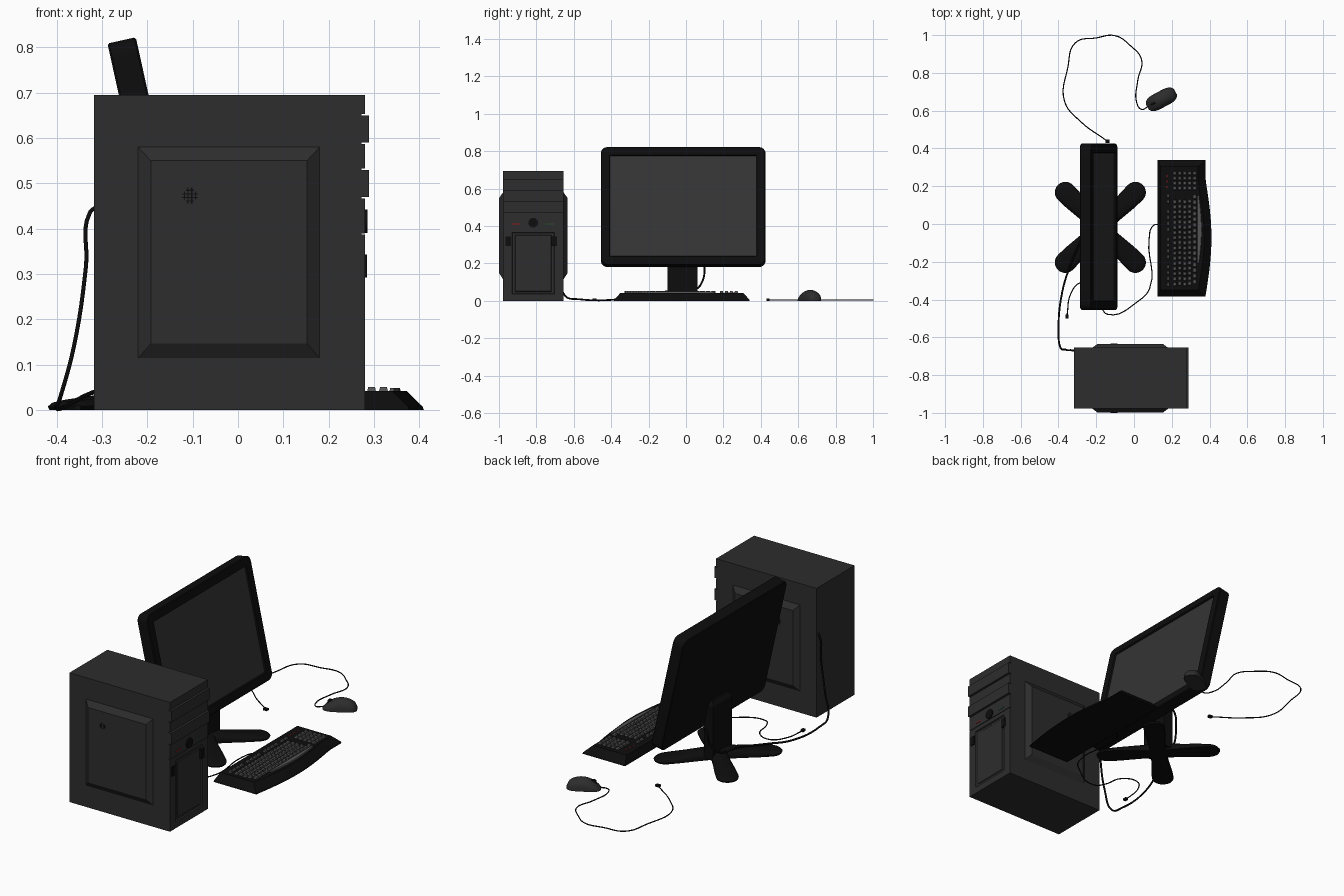
import bpy, bmesh, math
from mathutils import Matrix, Vector

if "Cube" in bpy.data.objects:
    bpy.data.objects.remove(bpy.data.objects["Cube"])


def mat(name, r, g=None, b=None):
    m = bpy.data.materials.new(name)
    m.diffuse_color = (r, r if g is None else g, r if b is None else b, 1)
    m.use_nodes = True
    m.node_tree.nodes["Principled BSDF"].inputs["Base Color"].default_value = m.diffuse_color
    return m


CASE, BLACK = mat("case_grey", 0.026), mat("black", 0.004)
SCREEN, KEY = mat("screen_grey", 0.034), mat("key_grey", 0.09)
RED, GREEN = mat("red_light", 0.3, 0.01, 0.01), mat("green_light", 0.02, 0.08, 0.03)


def finish(name, bm, m, smooth=None):
    bmesh.ops.recalc_face_normals(bm, faces=bm.faces)
    me = bpy.data.meshes.new(name)
    bm.to_mesh(me)
    bm.free()
    me.materials.append(m)
    ob = bpy.data.objects.new(name, me)
    bpy.context.collection.objects.link(ob)
    if smooth:
        bpy.ops.object.select_all(action='DESELECT')
        ob.select_set(True)
        bpy.context.view_layer.objects.active = ob
        bpy.ops.object.shade_smooth_by_angle(angle=math.radians(smooth))
    return ob


def add_loft(bm, rings):
    vs = [[bm.verts.new(p) for p in r] for r in rings]
    n = len(vs[0])
    for a, b in zip(vs, vs[1:]):
        for i in range(n):
            bm.faces.new((a[i], a[(i + 1) % n], b[(i + 1) % n], b[i]))
    bm.faces.new(vs[0])
    bm.faces.new(vs[-1])


def loft(name, rings, m, smooth=None):
    bm = bmesh.new()
    add_loft(bm, rings)
    return finish(name, bm, m, smooth)


def rect(x0, x1, y0, y1, z):
    return [(x0, y0, z), (x1, y0, z), (x1, y1, z), (x0, y1, z)]


def boxes(name, items, m):
    """items: (x0, x1, y0, y1, z0, z1, taper of the top)"""
    bm = bmesh.new()
    for x0, x1, y0, y1, z0, z1, *t in items:
        t = t[0] if t else 0
        add_loft(bm, [rect(x0, x1, y0, y1, z0), rect(x0 + t, x1 - t, y0 + t, y1 - t, z1)])
    return finish(name, bm, m)


def cylinder(name, centre, r, depth, rot, m, seg=24):
    bm = bmesh.new()
    M = Matrix.Translation(centre) @ rot
    bmesh.ops.create_cone(bm, cap_ends=True, segments=seg, radius1=r, radius2=r, depth=depth, matrix=M)
    return finish(name, bm, m, 40)


def cable(name, pts, r, m):
    cu = bpy.data.curves.new(name, 'CURVE')
    cu.dimensions, cu.bevel_depth, cu.bevel_resolution = '3D', r, 1
    cu.resolution_u, cu.use_fill_caps = 6, True
    sp = cu.splines.new('BEZIER')
    sp.bezier_points.add(len(pts) - 1)
    for bp, p in zip(sp.bezier_points, pts):
        bp.co = p
        bp.handle_left_type = bp.handle_right_type = 'AUTO'
    cu.materials.append(m)
    ob = bpy.data.objects.new(name, cu)
    bpy.context.collection.objects.link(ob)
    bpy.ops.object.select_all(action='DESELECT')
    ob.select_set(True)
    bpy.context.view_layer.objects.active = ob
    bpy.ops.object.convert(target='MESH')


# ---- Tower: body, stacked front bezel strips, two drive bays standing proud
Y0, Y1, YC = -0.978, -0.655, -0.8165
boxes("tower_body", [(-0.318, 0.272, Y0, Y1, 0, 0.695)], CASE)
boxes("tower_front_strips", [(0.272, 0.28, Y0, Y1, a, b) for a, b in
                             ((0.39, 0.467), (0.533, 0.587), (0.653, 0.695))], CASE)
boxes("drive_bays", [(0.272, 0.289, Y0, Y1, a, b) for a, b in ((0.47, 0.53), (0.59, 0.65))], CASE)


def yz(x, y0, y1, z0, z1):
    return [(x, y0, z0), (x, y1, z0), (x, y1, z1), (x, y0, z1)]


# Lower bezel with recessed door and raised inner panel
loft("tower_lower_bezel", [yz(0.272, Y0, Y1, 0, 0.387), yz(0.28, Y0, Y1, 0, 0.387),
                           yz(0.28, -0.93, -0.703, 0.035, 0.365), yz(0.2735, -0.927, -0.706, 0.038, 0.362),
                           yz(0.2735, -0.915, -0.718, 0.048, 0.352), yz(0.277, -0.911, -0.722, 0.052, 0.348)], CASE)
boxes("door_latches", [(0.27, 0.285, y - 0.014, y + 0.014, 0.293, 0.343) for y in (-0.95, -0.705)], BLACK)
cylinder("power_button", (0.278, YC, 0.417), 0.026, 0.016, Matrix.Rotation(math.pi / 2, 4, 'Y'), BLACK)
boxes("red_indicator", [(0.279, 0.2815, -0.93, -0.885, 0.409, 0.414)], RED)
boxes("green_indicator", [(0.279, 0.2815, -0.75, -0.705, 0.409, 0.414)], GREEN)

# Raised side panels with a small vent, mirrored about the tower middle
for side, s in (("outer", -1), ("inner", 1)):
    y = lambda d: YC + s * d

    def xz(d, x0, x1, z0, z1):
        return [(x0, y(d), z0), (x1, y(d), z0), (x1, y(d), z1), (x0, y(d), z1)]
    loft(side + "_side_panel", [xz(0.155, -0.22, 0.18, 0.115, 0.58), xz(0.1615, -0.22, 0.18, 0.115, 0.58),
                                xz(0.1825, -0.192, 0.152, 0.147, 0.55)], CASE)
    ya, yb = sorted((y(0.18), y(0.1832)))
    bars = []
    for k in (-1.5, -0.5, 0.5, 1.5):
        h = 0.018 if abs(k) < 1 else 0.009
        bars.append((-0.106 + k * 0.008 - 0.0012, -0.106 + k * 0.008 + 0.0012, ya, yb, 0.473 - h, 0.473 + h))
        bars.append((-0.106 - h, -0.106 + h, ya, yb, 0.473 + k * 0.008 - 0.0012, 0.473 + k * 0.008 + 0.0012))
    boxes(side + "_side_vent", bars, BLACK)


# ---- Monitor: rounded tilted slab with recessed screen
def rounded(x, hw, hh, r, n=6):
    pts = []
    for q, (sy, sz) in enumerate(((1, 1), (-1, 1), (-1, -1), (1, -1))):
        for i in range(n + 1):
            a = math.pi / 2 * (q + i / n)
            pts.append((x, sy * (hw - r) + r * math.cos(a), sz * (hh - r) + r * math.sin(a)))
    return pts


tilt = Matrix.Translation((-0.187, -0.015, 0.501)) @ Matrix.Rotation(math.radians(-12.5), 4, 'Y')
housing = loft("monitor_housing", [rounded(-0.032, 0.436, 0.318, 0.03), rounded(-0.028, 0.44, 0.322, 0.034),
                                   rounded(0.028, 0.44, 0.322, 0.034), rounded(0.032, 0.436, 0.318, 0.03),
                                   rounded(0.032, 0.394, 0.277, 0.003), rounded(0.022, 0.391, 0.274, 0.003)],
               BLACK, 30)
screen = boxes("monitor_screen", [(0.018, 0.0235, -0.391, 0.391, -0.274, 0.274)], SCREEN)
housing.matrix_world = screen.matrix_world = tilt

# ---- Stand: upright plate and four rounded feet in an X
loft("stand_post", [rect(-0.205, -0.15, -0.1, 0.062, 0.01), rect(-0.205, -0.15, -0.1, 0.062, 0.2),
                    rect(-0.205, -0.165, -0.1, 0.062, 0.3), rect(-0.19, -0.165, -0.085, 0.047, 0.325)], BLACK)
for k, name in enumerate(("front_left", "back_left", "back_right", "front_right")):
    plan = [(0, -0.04), (0.1, -0.045), (0.2, -0.054)]
    plan += [(0.262 + 0.056 * math.cos(a), 0.056 * math.sin(a))
             for a in (math.pi * (i / 12 - 0.5) for i in range(13))]
    plan += [(0.2, 0.054), (0.1, 0.045), (0, 0.04)]
    R = Matrix.Translation((-0.178, -0.018, 0)) @ Matrix.Rotation(math.pi / 4 + k * math.pi / 2, 4, 'Z')

    def ring(sx, sy, lift):
        return [R @ Vector((u * sx, v * sy, lift * (0.05 - 0.1 * u))) for u, v in plan]
    loft("stand_foot_" + name, [ring(0.99, 0.95, 0), ring(1, 1, 0.4), ring(0.98, 0.85, 0.8), ring(0.94, 0.6, 1)],
         BLACK, 40)


# ---- Keyboard: bowed wedge body with tapered keys
def kb_ring(inset, back, front, z):
    ya, yb = -0.385 + inset, 0.34 - inset
    pts = [(back, yb, z), (back, ya, z)]
    for i in range(17):
        t = i / 16
        yy = ya + (yb - ya) * t
        bow = 0.032 * max(0, math.sin(math.pi * min(1, t / 0.86)))
        pts.append((0.378 + bow - front, yy, z))
    return pts


loft("keyboard_body", [kb_ring(0, 0.125, 0, 0), kb_ring(0.002, 0.126, 0.003, 0.008),
                       kb_ring(0.035, 0.14, 0.038, 0.042)], BLACK)


def key(x, y, hx=0.0105, hy=0.0105):
    return (x - hx, x + hx, y - hy, y + hy, 0.038, 0.051, 0.003)


keys = [key(0.216 + 0.0262 * r, -0.318 + 0.0272 * c + 0.003 * (r % 2)) for r in range(4) for c in range(17)]
keys += [key(0.321, -0.305 + 0.03 * c, 0.0105, 0.012) for c in range(4)]
keys += [key(0.321, -0.185 + 0.03 * c, 0.0105, 0.012) for c in range(12)]
keys += [key(0.181, -0.32 + 0.031 * c + 0.022 * (c // 4), 0.0085, 0.011) for c in range(14)]
keys += [key(0.216 + 0.0262 * r, 0.19 + 0.0262 * c) for r in range(5) for c in range(4)]
boxes("keyboard_keys", keys, KEY)
bar = [(0.3335, -0.21), (0.3335, 0.15)]
bar += [(0.346 + 0.014 * math.sin(math.pi * i / 10), 0.15 - 0.036 * i) for i in range(11)]
loft("space_bar", [[(x, y, 0.038) for x, y in bar],
                   [(x + (0.002 if i < 2 else -0.003), y * 0.985, 0.049) for i, (x, y) in enumerate(bar)]], KEY)
boxes("keyboard_lights", [(0.172, 0.178, 0.19 + 0.03 * i, 0.2 + 0.03 * i, 0.041, 0.0435) for i in range(3)], RED)

# ---- Mouse: domed sections along its length, with a wheel
M = Matrix.Translation((0.145, 0.66, 0)) @ Matrix.Rotation(math.radians(28), 4, 'Z')
rings = []
for i in range(15):
    s = -math.cos(math.pi * (0.06 + 0.88 * i / 14))
    w = 0.043 * (1 - abs(s) ** 4) ** 0.4
    h = 0.058 * (1 - abs(s - 0.12) ** 2.2 * 0.75)
    h = max(h * min(1, 0.35 + 5 * (1 - abs(s))), 0.008)
    rings.append([M @ Vector((0.086 * s, w * math.cos(a), h * math.sin(a) ** 0.7 if 0 < j < 14 else 0))
                  for j, a in enumerate(math.pi * q / 14 for q in range(15))])
loft("mouse_body", rings, CASE, 50)
cylinder("mouse_wheel", M @ Vector((-0.048, 0, 0.036)), 0.014, 0.01,
         Matrix.Rotation(math.radians(28), 4, 'Z') @ Matrix.Rotation(math.pi / 2, 4, 'X'), BLACK, 16)

# ---- Cables and plugs
cable("monitor_cable", [(-0.31, -0.67, 0.45), (-0.327, -0.669, 0.435), (-0.335, -0.668, 0.32), (-0.362, -0.665, 0.14),
                        (-0.393, -0.645, 0.025), (-0.4, -0.57, 0.008), (-0.38, -0.36, 0.008), (-0.33, -0.2, 0.035),
                        (-0.27, -0.06, 0.055), (-0.23, 0.05, 0.06), (-0.205, 0.09, 0.11), (-0.19, 0.1, 0.19),
                        (-0.15, 0.1, 0.23)], 0.005, BLACK)
cable("keyboard_cable", [(0.135, 0, 0.008), (0.1, -0.01, 0.004), (0.08, -0.08, 0.004), (0.083, -0.34, 0.004),
                         (0.02, -0.41, 0.004), (-0.14, -0.478, 0.004), (-0.172, -0.44, 0.004), (-0.2, -0.34, 0.004),
                         (-0.28, -0.31, 0.004), (-0.335, -0.37, 0.004), (-0.354, -0.48, 0.004)], 0.003, BLACK)
cable("mouse_cable", [(0.075, 0.622, 0.008), (0.04, 0.607, 0.004), (0.015, 0.64, 0.004), (0.02, 0.76, 0.004),
                      (0.04, 0.87, 0.004), (-0.02, 0.945, 0.004), (-0.1, 0.997, 0.004), (-0.2, 0.985, 0.004),
                      (-0.31, 0.96, 0.004), (-0.35, 0.83, 0.004), (-0.368, 0.65, 0.004), (-0.28, 0.54, 0.004),
                      (-0.15, 0.445, 0.004)], 0.003, BLACK)
boxes("cable_plugs", [(-0.362, -0.346, -0.5, -0.478, 0, 0.011), (-0.152, -0.13, 0.43, 0.447, 0, 0.011)], BLACK)
